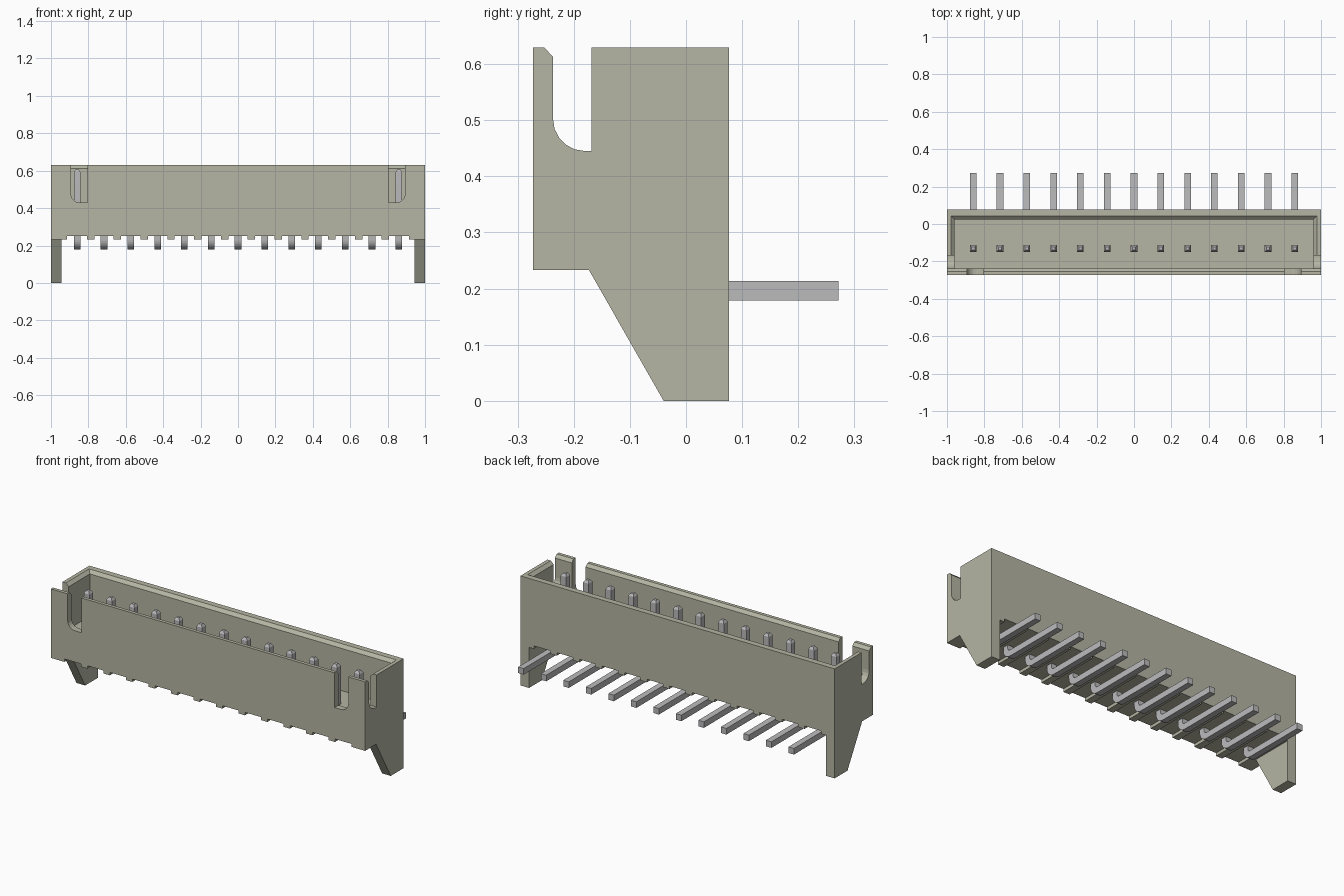
import bpy, bmesh, math

if "Cube" in bpy.data.objects:
    bpy.data.objects.remove(bpy.data.objects["Cube"])


def material(name, rgb):
    m = bpy.data.materials.new(name)
    m.use_nodes = True
    m.diffuse_color = (*rgb, 1)
    m.node_tree.nodes["Principled BSDF"].inputs["Base Color"].default_value = (*rgb, 1)
    return m


PLASTIC = material("warm grey plastic", (0.46, 0.465, 0.37))
METAL = material("grey metal", (0.50, 0.495, 0.505))


def loft(name, rings, mat):
    """Skin a sequence of equal-sized rings and cap both ends."""
    bm = bmesh.new()
    loops = [[bm.verts.new(p) for p in ring] for ring in rings]
    n = len(loops[0])
    for a, b in zip(loops, loops[1:]):
        for i in range(n):
            j = (i + 1) % n
            bm.faces.new((a[i], a[j], b[j], b[i]))
    bm.faces.new(loops[0][::-1])
    bm.faces.new(loops[-1])
    bmesh.ops.recalc_face_normals(bm, faces=bm.faces[:])
    me = bpy.data.meshes.new(name)
    bm.to_mesh(me)
    bm.free()
    ob = bpy.data.objects.new(name, me)
    bpy.context.collection.objects.link(ob)
    me.materials.append(mat)
    return ob


def rect(x0, x1, y0, y1, z):
    return [(x0, y0, z), (x1, y0, z), (x1, y1, z), (x0, y1, z)]


def box(name, x0, x1, y0, y1, z0, z1, mat=PLASTIC):
    return loft(name, [rect(x0, x1, y0, y1, z0), rect(x0, x1, y0, y1, z1)], mat)


def extrude_x(name, yz, x0, x1):
    return loft(name, [[(x, y, z) for y, z in yz] for x in (x0, x1)], PLASTIC)


def extrude_y(name, xz, y0, y1):
    return loft(name, [[(x, y, z) for x, z in xz] for y in (y0, y1)], PLASTIC)


def cut(target, cutter):
    mod = target.modifiers.new("cut", "BOOLEAN")
    mod.operation = "DIFFERENCE"
    mod.solver = "EXACT"
    mod.object = cutter
    bpy.context.view_layer.objects.active = target
    bpy.ops.object.modifier_apply(modifier=mod.name)
    bpy.data.objects.remove(cutter)


def arc(cx, cy, r, a0, a1, n):
    return [(cx + r * math.cos(math.radians(a0 + (a1 - a0) * i / n)),
             cy + r * math.sin(math.radians(a0 + (a1 - a0) * i / n))) for i in range(n + 1)]


FRONT, BACK, TOP, BASE, FLOOR = -0.273, 0.077, 0.63, 0.25, 0.37
PINS, PITCH = 13, 0.1433
pin_x = [(i - (PINS - 1) / 2) * PITCH for i in range(PINS)]

# Housing shell with a chamfered open cavity
housing = box("housing", -1, 1, FRONT, BACK, BASE, TOP)
cut(housing, loft("cavity", [
    rect(-0.96, 0.96, -0.237, 0.025, FLOOR),
    rect(-0.96, 0.96, -0.237, 0.025, 0.613),
    rect(-0.978, 0.978, -0.253, 0.043, TOP),
    rect(-0.978, 0.978, -0.253, 0.043, TOP + 0.05)], PLASTIC))

for s in (-1, 1):
    # Side notch with one rounded corner and a chamfered front lip
    side = [(-0.253, 0.70), (-0.253, TOP), (-0.237, 0.613)]
    side += arc(-0.180, 0.502, 0.057, 180, 270, 5)
    side += [(-0.168, 0.445), (-0.168, 0.70)]
    cut(housing, extrude_x("side_notch", side, s * 0.95, s * 1.05))
    # Front slot with its outer lower corner rounded
    slot = [(0.893, 0.70)] + arc(0.848, 0.475, 0.045, 0, -90, 5)
    slot += [(0.805, 0.43), (0.805, 0.70)]
    cut(housing, extrude_y("front_slot", [(s * x, z) for x, z in slot], -0.32, -0.23))

# Standoff ribs under the housing, between the pins and at both ends
for i in range(PINS - 1):
    mid = (pin_x[i] + pin_x[i + 1]) / 2
    box(f"standoff_rib_{i + 1}", mid - 0.02, mid + 0.02, FRONT, BACK, 0.233, BASE)
for s, label in ((-1, "right"), (1, "left")):
    box(f"end_rib_{label}", min(s * 0.914, s), max(s * 0.914, s), FRONT, BACK, 0.233, BASE)
    # Tapered support legs
    extrude_x(f"support_leg_{label}",
              [(-0.173, 0.233), (-0.04, 0), (BACK, 0), (BACK, 0.233)], s * 0.945, s)

# Right-angle square pins, swept from the pointed tip round the elbow to the tail
H, R = 0.0175, 0.035
path = [(-0.131, 0.606, 180, 0.5), (-0.131, 0.592, 180, 1)]
path += [(y, z, a, 1) for (y, z), a in zip(arc(-0.096, 0.231, R, 180, 270, 6),
                                           [180 + 15 * i for i in range(7)])]
path += [(0.262, 0.196, 270, 1), (0.272, 0.196, 270, 1)]
for i, x in enumerate(pin_x):
    rings = []
    for y, z, a, k in path:
        dy, dz = math.cos(math.radians(a)) * H * k, math.sin(math.radians(a)) * H * k
        w = H * k
        rings.append([(x - w, y - dy, z - dz), (x + w, y - dy, z - dz),
                      (x + w, y + dy, z + dz), (x - w, y + dy, z + dz)])
    pin = loft(f"pin_{i + 1}", rings, METAL)
    bpy.ops.object.select_all(action="DESELECT")
    pin.select_set(True)
    bpy.context.view_layer.objects.active = pin
    bpy.ops.object.shade_smooth_by_angle(angle=math.radians(20))
